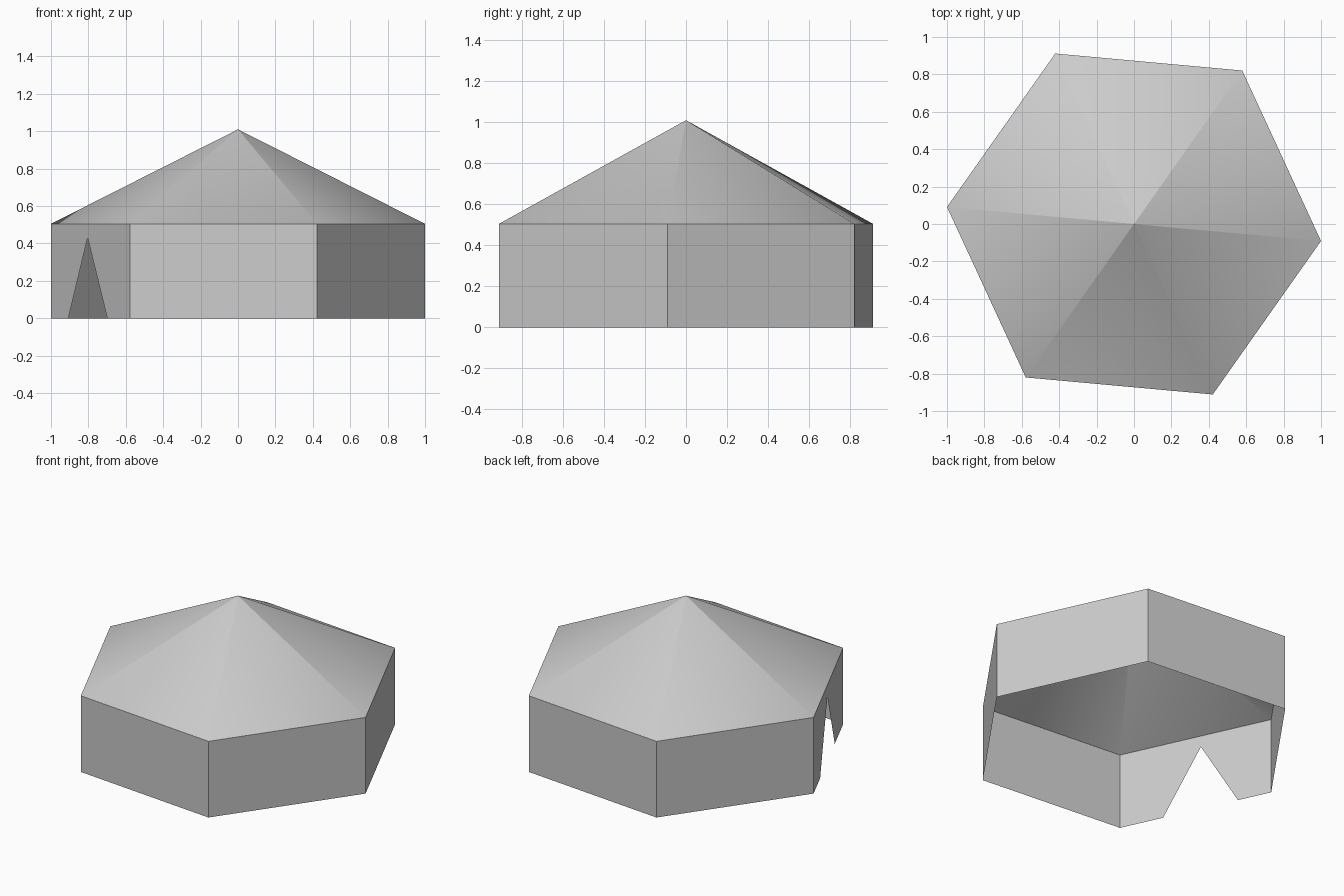
import bpy, math
from mathutils import Vector

if "Cube" in bpy.data.objects:
    bpy.data.objects.remove(bpy.data.objects["Cube"])

RADIUS, EAVE, PEAK, TURN = 1.004, 0.505, 1.01, math.radians(-5.2)

canvas = bpy.data.materials.new("grey canvas")
canvas.diffuse_color = (0.6, 0.6, 0.6, 1)
canvas.use_nodes = True
canvas.node_tree.nodes["Principled BSDF"].inputs["Base Color"].default_value = canvas.diffuse_color


def corner(i, z):
    a = TURN + i * math.pi / 3
    return Vector((RADIUS * math.cos(a), RADIUS * math.sin(a), z))


def add_part(name, verts, faces, smooth=False):
    mesh = bpy.data.meshes.new(name)
    mesh.from_pydata(verts, [], faces)
    mesh.materials.append(canvas)
    for p in mesh.polygons:
        p.use_smooth = smooth
    obj = bpy.data.objects.new(name, mesh)
    bpy.context.collection.objects.link(obj)
    return obj


# Thin hexagonal walls; the front left panel has a triangular entrance
DOOR_SIDE = 3
for i in range(6):
    a, b = corner(i, 0), corner(i + 1, 0)
    up = Vector((0, 0, EAVE))
    if i != DOOR_SIDE:
        add_part(f"wall_{i + 1}", [a, b, b + up, a + up], [(0, 1, 2, 3)])
    else:
        left, mid, right = (a.lerp(b, t) for t in (0.22, 0.465, 0.715))
        tip = mid + Vector((0, 0, 0.43))
        add_part("entrance_wall",
                 [a, left, tip, right, b, b + up, mid + up, a + up],
                 [(0, 1, 2, 6, 7), (2, 3, 4, 5, 6)])

# Softly shaded roof: eave corners are shared, each panel has its own tip
eaves = [corner(i, EAVE) for i in range(6)]
tips = [Vector((0, 0, PEAK))] * 6
add_part("roof", eaves + tips,
         [(i, (i + 1) % 6, 6 + i) for i in range(6)], smooth=True)
